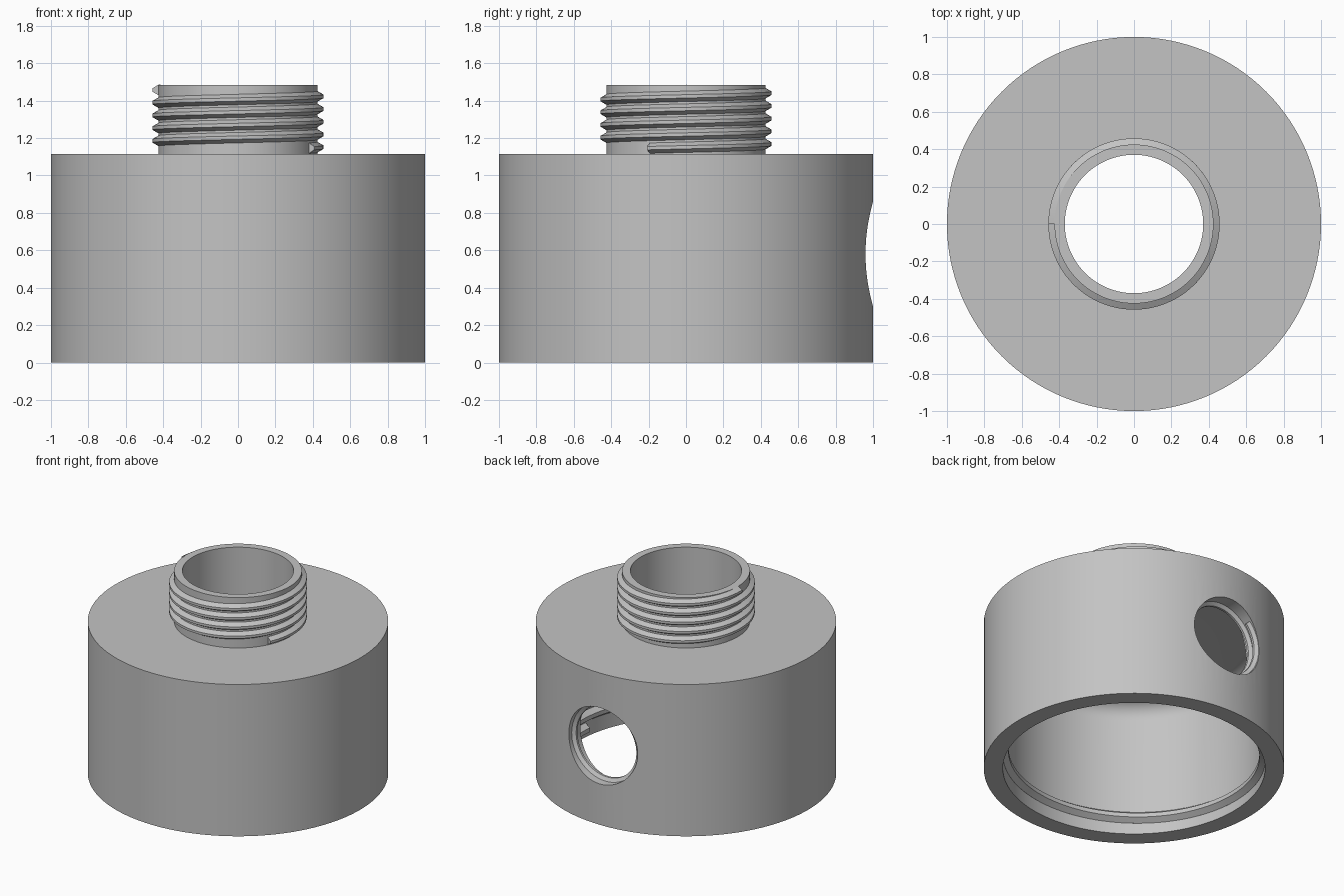
import bpy, bmesh, math
from mathutils import Matrix

if "Cube" in bpy.data.objects:
    bpy.data.objects.remove(bpy.data.objects["Cube"])

grey = bpy.data.materials.new("satin_grey")
grey.diffuse_color = (0.55, 0.55, 0.55, 1)
grey.use_nodes = True
grey.node_tree.nodes["Principled BSDF"].inputs["Base Color"].default_value = grey.diffuse_color
SEG = 128


def add_object(name, bm):
    bmesh.ops.recalc_face_normals(bm, faces=bm.faces)
    mesh = bpy.data.meshes.new(name)
    bm.to_mesh(mesh)
    bm.free()
    obj = bpy.data.objects.new(name, mesh)
    bpy.context.collection.objects.link(obj)
    mesh.materials.append(grey)
    return obj


def activate(obj):
    bpy.ops.object.select_all(action='DESELECT')
    obj.select_set(True)
    bpy.context.view_layer.objects.active = obj


def smooth(obj):
    activate(obj)
    bpy.ops.object.shade_smooth_by_angle(angle=math.radians(25))


def bridge(bm, a, b):
    n = len(a)
    for i in range(n):
        j = (i + 1) % n
        bm.faces.new((a[i], a[j], b[j], b[i]))


def lathe(name, profile):
    """Revolve a closed (radius, z) outline around z."""
    bm = bmesh.new()
    rings = []
    for s in range(SEG):
        a = 2 * math.pi * s / SEG
        rings.append([bm.verts.new((r * math.cos(a), r * math.sin(a), z)) for r, z in profile])
    for s in range(SEG):
        bridge(bm, rings[s], rings[(s + 1) % SEG])
    return add_object(name, bm)


def thread(name, root, crest, z0, pitch, start, sweep, base, tip, turn=None):
    """Sweep a trapezoid tooth along a right-handed helix; angles in degrees."""
    bm = bmesh.new()
    steps = int(sweep / 360 * 96)
    sink = root + (0.01 if crest < root else -0.01)
    tooth = [(sink, -base), (root, -base), (crest, -tip),
             (crest, tip), (root, base), (sink, base)]
    rings = []
    for s in range(steps + 1):
        d = sweep * s / steps
        a = math.radians(start + d)
        z = z0 + pitch * d / 360
        rings.append([bm.verts.new((r * math.cos(a), r * math.sin(a), z + h)) for r, h in tooth])
    for s in range(steps):
        bridge(bm, rings[s], rings[s + 1])
    bm.faces.new(rings[0])
    bm.faces.new(rings[-1])
    if turn:
        bm.transform(turn)
    obj = add_object(name, bm)
    smooth(obj)
    return obj


# Hollow housing with neck, open at the bottom, rounded at the cavity ceiling
fillet = [(0.873 - 0.12 * (1 - math.cos(t)), 0.87 + 0.12 * math.sin(t))
          for t in [math.pi / 2 * i / 8 for i in range(9)]]
profile = [(0.873, 0), (1, 0), (1, 1.115), (0.425, 1.115), (0.425, 1.485),
           (0.37, 1.485), (0.37, 0.99)] + fillet[::-1]
housing = lathe("housing", profile)

# Round port through the back wall
to_back = Matrix.Rotation(-math.pi / 2, 4, 'X')
bm = bmesh.new()
bmesh.ops.create_cone(bm, cap_ends=True, segments=64, radius1=0.28, radius2=0.28, depth=0.6,
                      matrix=Matrix.Translation((0, 0.95, 0.58)) @ to_back)
cutter = add_object("port_cutter", bm)
cutter.hide_render = True
activate(housing)
cut = housing.modifiers.new("port", 'BOOLEAN')
cut.operation = 'DIFFERENCE'
cut.solver = 'EXACT'
cut.object = cutter
bpy.ops.object.modifier_apply(modifier=cut.name)
bpy.data.objects.remove(cutter)
smooth(housing)

# Screw threads: outside the neck, inside the bottom opening, inside the port
thread("neck_thread", 0.425, 0.458, 1.146, 0.068, -27, 1647, 0.028, 0.009)
thread("bottom_thread", 0.873, 0.835, 0.065, 0.09, -5, 480, 0.042, 0.015)
thread("port_thread", 0.28, 0.255, 0.865, 0.06, 135, 450, 0.024, 0.008,
       Matrix.Translation((0, 0, 0.58)) @ to_back)
